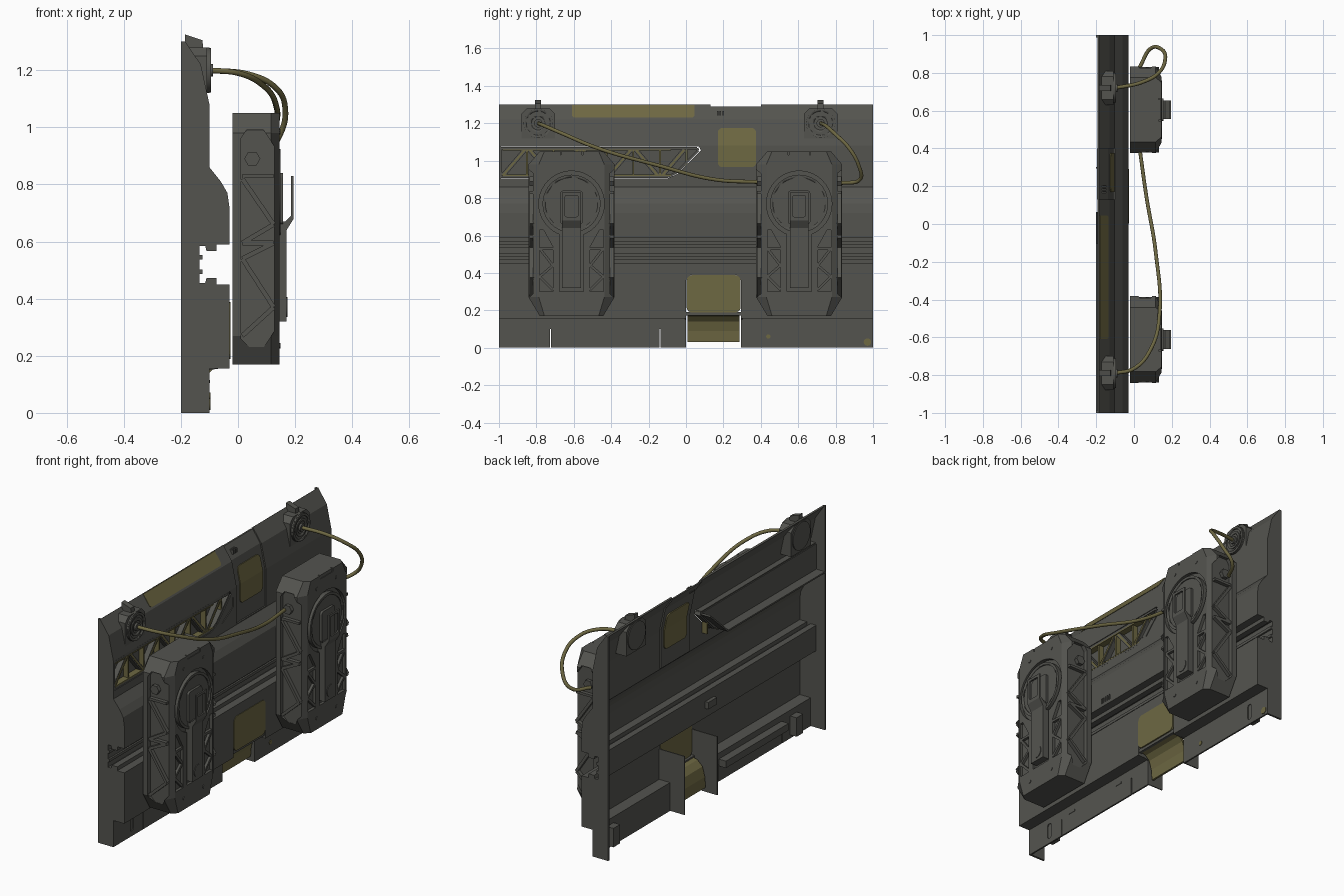
import bpy, bmesh, math
from mathutils import Vector, Matrix

if "Cube" in bpy.data.objects:
    bpy.data.objects.remove(bpy.data.objects["Cube"])

def material(name, c):
    m = bpy.data.materials.new(name)
    m.diffuse_color = (*c, 1)
    m.use_nodes = True
    m.node_tree.nodes["Principled BSDF"].inputs["Base Color"].default_value = m.diffuse_color
    return m
GREY = material("dark grey", (0.088, 0.088, 0.078))
OLIVE = material("olive", (0.155, 0.138, 0.055))

# front profile of the wall (x, z), bottom to top, with the rail channel in the middle
CH = [(-0.03, .59), (-0.075, .59), (-0.075, .567), (-0.11, .567), (-0.115, .585), (-0.135, .585)]
LOW = [(-0.10, 0), (-0.10, .155), (-0.03, .155)]
HIGH = [(-0.03, .72), (-0.037, .77), (-0.06, .81), (-0.10, .86), (-0.10, 1.08), (-0.13, 1.22), (-0.185, 1.3)]
PROFILE = LOW + [(x, 1.04 - z) for x, z in CH] + CH[::-1] + HIGH
OUTER = LOW + [(-0.03, .45)] + HIGH

def finish(bm, name, mat, smooth=False):
    bmesh.ops.recalc_face_normals(bm, faces=bm.faces)
    me = bpy.data.meshes.new(name)
    bm.to_mesh(me)
    bm.free()
    me.materials.append(mat)
    ob = bpy.data.objects.new(name, me)
    bpy.context.collection.objects.link(ob)
    if smooth:
        bpy.ops.object.select_all(action='DESELECT')
        ob.select_set(True)
        bpy.context.view_layer.objects.active = ob
        bpy.ops.object.shade_smooth_by_angle(angle=math.radians(35))
    return ob

def prism(name, pts, a, b, axis='x', mat=GREY):
    """Extrude an outline: (y,z) along x, or (x,z) along y."""
    bm = bmesh.new()
    f = bm.faces.new([bm.verts.new((a, p, q) if axis == 'x' else (p, a, q)) for p, q in pts])
    g = bmesh.ops.extrude_face_region(bm, geom=[f])['geom']
    d = Vector((b - a, 0, 0)) if axis == 'x' else Vector((0, b - a, 0))
    bmesh.ops.translate(bm, vec=d, verts=[v for v in g if isinstance(v, bmesh.types.BMVert)])
    return finish(bm, name, mat)

def rect(a, b, c, d):
    return [(a, c), (b, c), (b, d), (a, d)]

def box(name, x0, x1, y0, y1, z0, z1, mat=GREY):
    return prism(name, rect(y0, y1, z0, z1), x0, x1, 'x', mat)

def rounded(y0, y1, z0, z1, r, n=4):
    out = []
    for k, (cy, cz) in enumerate([(y1-r, z1-r), (y0+r, z1-r), (y0+r, z0+r), (y1-r, z0+r)]):
        for i in range(n + 1):
            t = math.pi / 2 * (k + i / n)
            out.append((cy + r * math.cos(t), cz + r * math.sin(t)))
    return out

def disc(name, x0, x1, y, z, r, mat=GREY, n=40, r2=None):
    bm = bmesh.new()
    M = Matrix.Translation(((x0 + x1) / 2, y, z)) @ Matrix.Rotation(math.pi / 2, 4, 'Y')
    bmesh.ops.create_cone(bm, cap_ends=True, segments=n, radius1=r, radius2=r2 or r, depth=x1 - x0, matrix=M)
    return finish(bm, name, mat, True)

def ring(name, x0, x1, y, z, r, w):
    ob = disc(name, x0, x1, y, z, r)
    return cut(ob, [disc("cutter", x0 - .01, x1 + .01, y, z, r - w)])

def cut(ob, cutters):
    bpy.context.view_layer.objects.active = ob
    for c in cutters:
        m = ob.modifiers.new("cut", 'BOOLEAN')
        m.operation, m.solver, m.object = 'DIFFERENCE', 'EXACT', c
        bpy.ops.object.modifier_apply(modifier=m.name)
        bpy.data.objects.remove(c)
    return ob

def x_at(z):
    for (xa, za), (xb, zb) in zip(OUTER, OUTER[1:]):
        if zb > za and za <= z <= zb:
            return xa + (xb - xa) * (z - za) / (zb - za)
    return OUTER[-1][0]

def draped(name, pts, off, thick, mat=GREY):
    """Plate that follows the wall's front surface."""
    bm = bmesh.new()
    bm.faces.new([bm.verts.new((0, y, z)) for y, z in pts])
    for _, z in HIGH:
        bmesh.ops.bisect_plane(bm, geom=bm.verts[:] + bm.edges[:] + bm.faces[:], plane_co=(0, 0, z), plane_no=(0, 0, 1))
    for v in bm.verts:
        v.co.x = x_at(v.co.z) + off
    g = bmesh.ops.extrude_face_region(bm, geom=bm.faces[:])['geom']
    bmesh.ops.translate(bm, vec=(-thick, 0, 0), verts=[v for v in g if isinstance(v, bmesh.types.BMVert)])
    return finish(bm, name, mat)

def beam(name, p, q, w, a, b, axis, mat=GREY):
    """Straight bar between two points of a plane, a..b thick."""
    p, q = Vector(p), Vector(q)
    d = (q - p).normalized()
    n = Vector((-d.y, d.x)) * w / 2
    return prism(name, [p + n, q + n, q - n, p - n], a, b, axis, mat)

# wall sheet with thickness towards the hollow back
bm = bmesh.new()
A = [bm.verts.new((x, -1, z)) for x, z in PROFILE]
B = [bm.verts.new((x, 1, z)) for x, z in PROFILE]
for i in range(len(A) - 1):
    bm.faces.new((A[i], A[i+1], B[i+1], B[i]))
me = bpy.data.meshes.new("wall_sheet")
bm.to_mesh(me)
bm.free()
me.materials.append(GREY)
wall = bpy.data.objects.new("wall_sheet", me)
bpy.context.collection.objects.link(wall)
bpy.context.view_layer.objects.active = wall
s = wall.modifiers.new("thick", 'SOLIDIFY')
s.thickness, s.offset, s.use_even_offset = 0.009, 1, True
bpy.ops.object.modifier_apply(modifier=s.name)
TRUSS = [(-1.1, .905), (-.10, .905), (-.045, .93), (.08, 1.055), (.07, 1.075), (-1.1, 1.075)]
cutters = [prism("cutter", TRUSS, -.3, .1),
           box("cutter", -.3, .1, .13, .40, .865, 1.4),
           prism("cutter", [(0, -.1), (.295, -.1), (.295, .36), (.27, .388), (.025, .388), (0, .36)], -.3, .1),
           prism("cutter", [(.0, .915), (.10, .975), (.10, 1.03), (.085, 1.035), (-.02, .93)], -.104, .1)]
cutters += [box("cutter", -.3, .1, y - .003, y + .003, -.1, .1) for y in (-.725, -.14)]
cutters += [prism("cutter", rounded(y - .015, y + .015, .03, .12, .012), -.106, .1) for y in (-.83, .85)]
cutters += [box("cutter", -.036, .1, -.31 + i * .016, -.302 + i * .016, .61, .64) for i in range(5)]
cut(wall, cutters)

# end caps, channel rails and the ribs beside the lower notch
for y in (-1, .988):
    prism("end_cap", PROFILE + [(-.2, 1.3), (-.2, 0)], y, y + .012, 'y')
for z in (.495, .545):
    box("channel_rail", -.138, -.125, -1, 1, z - .008, z + .008)
for y in (-.006, .295):
    prism("notch_rib", [(-.2, 0), (-.1, 0), (-.1, .15), (-.035, .16), (-.035, .34), (-.2, .34)], y, y + .006, 'y')
box("back_beam", -.155, -.109, -.72, -.145, .09, .13)
for y in (-.83, .85):
    box("slot_housing", -.15, -.105, y - .03, y + .03, .02, .13)
for y in (-.64, -.25):
    box("base_mark", -.105, -.098, y - .025, y + .025, .105, .115)
box("channel_clip", -.165, -.14, -.05, .03, .5, .54)

# truss insert: dark back sheet, frame, olive lattice and rear flanges
INNER = [(-.99, .913), (-.10, .913), (-.05, .937), (.065, 1.055), (.06, 1.067), (-.99, 1.067)]
prism("truss_back", INNER, -.145, -.138)
for p, q in zip(INNER, INNER[1:] + INNER[:1]):
    beam("truss_frame", p, q, .012, -.14, -.102, 'x')
for i in range(7):
    y0 = -.98 + i * .142
    up = i % 2
    beam("truss_bar", (y0, 1.06 if up else .92), (y0 + .12, .92 if up else 1.06), .024, -.14, -.108, 'x')
    beam("truss_trim", (y0, 1.06 if up else .92), (y0 + .12, .92 if up else 1.06), .010, -.14, -.105, 'x', OLIVE)
    beam("truss_post", (y0 + .13, .92), (y0 + .13, 1.06), .010, -.14, -.108, 'x', OLIVE)
for z in (.922, 1.057):
    beam("truss_edge", (-.98, z), (-.08, z), .007, -.14, -.101, 'x', OLIVE)
box("truss_flange", -.2, -.14, -.99, -.1, .911, .92)
beam("truss_flange_end", (-.10, .916), (.06, 1.06), .009, -.2, -.14, 'x')

# recessed upper panel and its olive window, long olive strip on the top slope
draped("upper_panel", rect(.13, .40, .865, 1.29), -.008, .01)
draped("upper_window", rounded(.17, .375, .965, 1.175, .025), -.003, .022, OLIVE)
draped("top_strip", [(-.6, 1.23), (.035, 1.23), (.045, 1.24), (.045, 1.298), (-.61, 1.298), (-.61, 1.24)], .003, .006, OLIVE)
for y in (.165, .18, .195):
    box("panel_mark", x_at(1.25) - .02, x_at(1.25) + .005, y, y + .008, 1.24, 1.265)

# lower olive hatch: upright plate and a flap bending to the back
prism("hatch_upper", rounded(.003, .292, .188, .388, .03), -.04, -.027, 'x', OLIVE)
box("hatch_hinge", -.055, -.035, 0, .295, .172, .192)
prism("hatch_lower", [(-.04, .175), (-.075, .165), (-.10, .14), (-.115, .09), (-.12, .03),
                      (-.132, .03), (-.127, .09), (-.112, .146), (-.08, .177), (-.04, .187)], .008, .287, 'y', OLIVE)
disc("base_dot", -.105, -.097, .97, .03, .02, OLIVE, 20)
disc("base_dot_small", -.105, -.097, .44, .06, .012, OLIVE, 12)

# cable sockets
for y in (-.79, .72):
    prism("socket_box", [(y-.09, 1.11), (y+.09, 1.11), (y+.09, 1.25), (y+.06, 1.28), (y-.06, 1.28), (y-.09, 1.25)], -.185, -.108)
    disc("socket_disc", -.19, -.10, y, 1.2, .08)
    ring("socket_rim", -.105, -.094, y, 1.2, .078, .014)
    ring("socket_inner_ring", -.105, -.094, y, 1.2, .05, .014)
    disc("socket_core", -.105, -.088, y, 1.2, .022)
    prism("socket_latch", [(-.185, 1.25), (-.185, 1.325), (-.125, 1.305), (-.118, 1.25)], y - .016, y + .016, 'y')

# cables
def cable(name, pts):
    cu = bpy.data.curves.new(name, 'CURVE')
    cu.dimensions, cu.bevel_depth, cu.bevel_resolution, cu.use_fill_caps = '3D', .01, 3, True
    sp = cu.splines.new('BEZIER')
    sp.bezier_points.add(len(pts) - 1)
    for b, p in zip(sp.bezier_points, pts):
        b.co = p
        b.handle_left_type = b.handle_right_type = 'AUTO'
    cu.materials.append(OLIVE)
    bpy.context.collection.objects.link(bpy.data.objects.new(name, cu))
cable("long_cable", [(-.1, -.79, 1.2), (0, -.765, 1.19), (.09, -.66, 1.145), (.135, -.48, 1.07), (.115, -.15, .975),
                     (.065, .15, .9), (.03, .4, .885)])
cable("short_cable", [(-.1, .72, 1.2), (.04, .75, 1.185), (.13, .8, 1.14), (.165, .87, 1.07), (.145, .925, .97),
                      (.09, .93, .9), (.03, .83, .88)])

# equipment packs
def pack(c):
    bm = bmesh.new()
    rings = []
    for x, h, e in ((-.02, .23, .06), (.115, .23, .06), (.145, .175, .03)):
        o = [(-h, .27), (-h + e, .17), (h - e, .17), (h, .27), (h, .98), (h - e, 1.05), (-h + e, 1.05), (-h, .98)]
        rings.append([bm.verts.new((x, c + y, z)) for y, z in o])
    bm.faces.new(rings[0])
    bm.faces.new(rings[2])
    for a, b in zip(rings, rings[1:]):
        for i in range(8):
            bm.faces.new((a[i], a[(i+1) % 8], b[(i+1) % 8], b[i]))
    body = finish(bm, "pack_body", GREY)
    cs = [disc("cutter", .125, .2, c, .77, .175)]
    cs += [box("cutter", .13, .2, c - .065, c + .065, .30, .66), box("cutter", .13, .2, c - .06, c + .06, 1.03, 1.1)]
    side = [(.01, .26), (.04, .23), (.09, .23), (.13, .29), (.13, .93), (.09, .99), (.03, .99), (.01, .96)]
    for s in (-1, 1):
        cs.append(prism("cutter", side, c + s * .205, c + s * .3, 'y'))
        cs.append(prism("cutter", [(c + s * .1, .3), (c + s * .17, .3), (c + s * .17, .63), (c + s * .15, .63), (c + s * .1, .54)], .128, .2))
    cut(body, cs)
    for s in (-1, 1):
        # side lattice
        y0, y1 = c + s * .19, c + s * .226
        pts = [(.015, .82), (.125, .66), (.015, .595), (.125, .595), (.015, .54), (.125, .37), (.015, .27)]
        for p, q in zip(pts, pts[1:]):
            beam("side_bar", p, q, .016, y0, y1, 'y')
        beam("side_bar_top", (.015, .83), (.125, .83), .014, y0, y1, 'y')
        prism("side_bolt", [(.05 + .028 * math.cos(k * math.pi / 3), .89 + .028 * math.sin(k * math.pi / 3)) for k in range(6)], y0, y1, 'y')
        # front lattice and bolts
        pts = [(c + s * a, z) for a, z in ((.1, .53), (.17, .53), (.1, .44), (.17, .38), (.1, .31))]
        for p, q in zip(pts, pts[1:]):
            beam("front_bar", p, q, .014, .126, .143, 'x')
        for z in (.235, .985):
            disc("pack_bolt", .14, .148, c + s * .09, z, .01, n=10)
    # dial, latch handle and top tab
    disc("dial", .12, .143, c, .77, .155)
    ring("dial_rim", .14, .149, c, .77, .155, .015)
    prism("latch_seat", rounded(c - .06, c + .06, .66, .84, .015), .13, .157)
    prism("latch_handle", [(.125, .32), (.17, .32), (.17, .64), (.195, .68), (.195, .83), (.186, .83), (.186, .69),
                           (.165, .67), (.125, .67)], c - .05, c + .05, 'y')
    cut(bpy.data.objects[bpy.context.collection.objects[-1].name],
        [prism("cutter", rounded(c - .035, c + .035, .70, .815, .01), .18, .21)])
    disc("latch_button", .165, .174, c, .37, .035)
    box("top_tab", .12, .142, c - .055, c + .055, 1.02, 1.05)
for c in (-.612, .605):
    pack(c)
